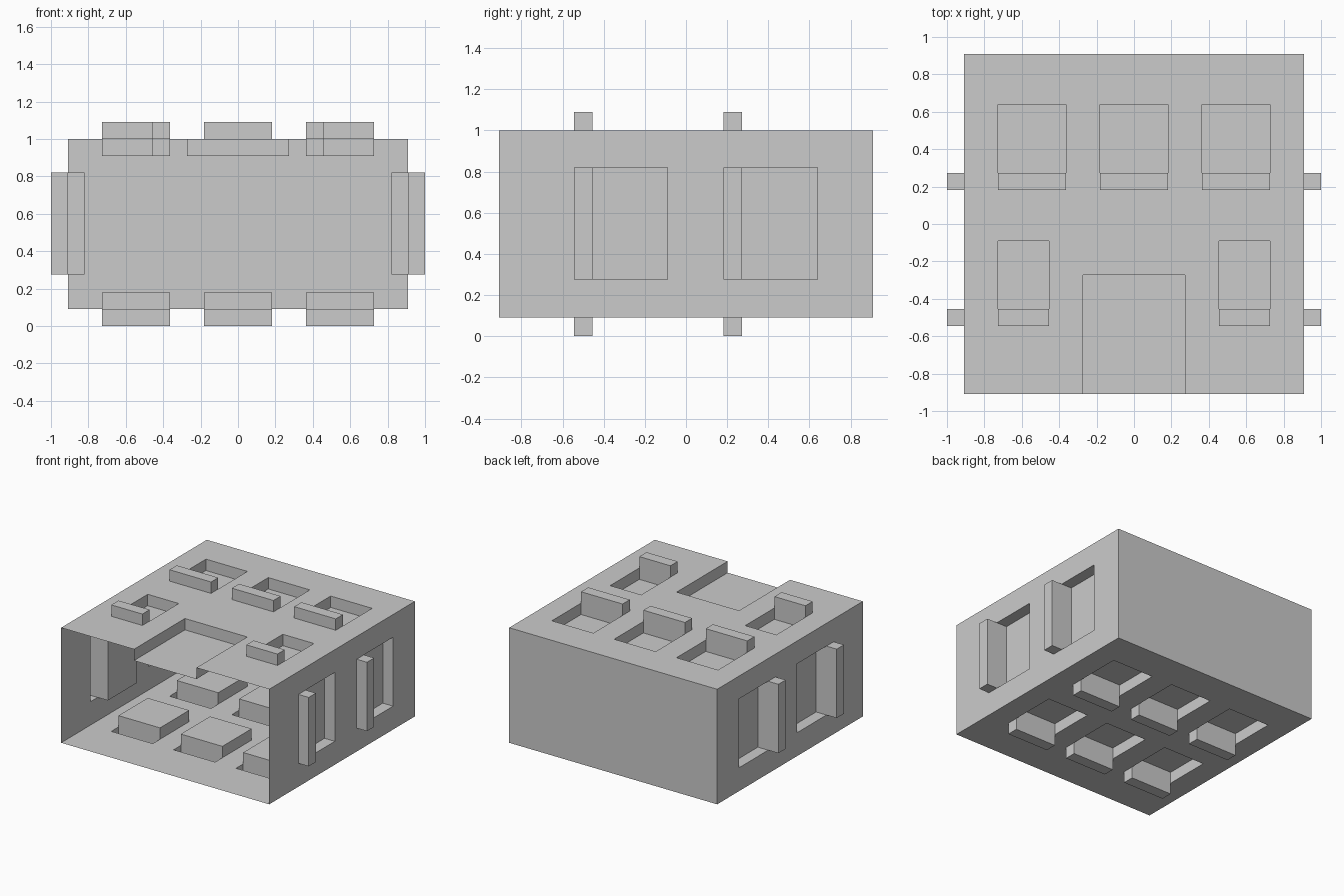
import bpy, bmesh
from mathutils import Vector

if "Cube" in bpy.data.objects:
    bpy.data.objects.remove(bpy.data.objects["Cube"])

H = 0.91          # half width of the shell
LOW, TOP = 0.09, 1.0
STEP = 0.09       # depth of recesses and height of ridges


def panel(name, u_range, v_range, patches, place, outward):
    """Thin stepped sheet: patches are (u0, u1, v0, v1, height) pressed in or out."""
    us = sorted({*u_range, *(p[0] for p in patches), *(p[1] for p in patches)})
    vs = sorted({*v_range, *(p[2] for p in patches), *(p[3] for p in patches)})

    def height(i, j):
        u, v = (us[i] + us[i + 1]) / 2, (vs[j] + vs[j + 1]) / 2
        for u0, u1, v0, v1, h in patches:
            if u0 < u < u1 and v0 < v < v1:
                return h
        return 0.0

    bm = bmesh.new()

    def quad(*pts):
        bm.faces.new([bm.verts.new(place(*p)) for p in pts])

    def wall(a, b, h0, h1):
        # split at the sheet level so that all edges meet
        levels = sorted({h0, h1} | ({0.0} if h0 * h1 < 0 else set()))
        for lo, hi in zip(levels, levels[1:]):
            quad((*a, lo), (*b, lo), (*b, hi), (*a, hi))

    nu, nv = len(us) - 1, len(vs) - 1
    for i in range(nu):
        for j in range(nv):
            h = height(i, j)
            a, b, c, d = us[i], us[i + 1], vs[j], vs[j + 1]
            quad((a, c, h), (b, c, h), (b, d, h), (a, d, h))
            if i + 1 < nu and height(i + 1, j) != h:
                wall((b, c), (b, d), h, height(i + 1, j))
            if j + 1 < nv and height(i, j + 1) != h:
                wall((a, d), (b, d), h, height(i, j + 1))
    bmesh.ops.remove_doubles(bm, verts=bm.verts[:], dist=1e-4)
    bmesh.ops.dissolve_limit(bm, angle_limit=0.01, verts=bm.verts[:], edges=bm.edges[:])
    bmesh.ops.recalc_face_normals(bm, faces=bm.faces[:])
    total = sum((f.normal * f.calc_area() for f in bm.faces), Vector())
    if total.dot(Vector(outward)) < 0:
        bmesh.ops.reverse_faces(bm, faces=bm.faces[:])
    mesh = bpy.data.meshes.new(name)
    bm.to_mesh(mesh)
    bm.free()
    bpy.context.collection.objects.link(bpy.data.objects.new(name, mesh))


def clip(u0, u1, v):
    """Raised ridge with a recess right behind it."""
    return [(u0, u1, v, v + STEP, STEP), (u0, u1, v + STEP, v + 0.455, -STEP)]


FRONT, REAR = -0.545, 0.183
columns = [(-0.727, -0.364), (-0.182, 0.182), (0.364, 0.727)]
rear_row = [p for c in columns for p in clip(*c, REAR)]
front_row = [p for c in columns for p in clip(*c, FRONT)]

# Top: three rear clips, two narrow front clips, stepped notch at the mouth
top = rear_row + clip(-0.727, -0.455, FRONT) + clip(0.455, 0.727, FRONT)
top.append((-0.273, 0.273, -H, -0.273, -STEP))
panel("top_panel", (-H, H), (-H, H), top, lambda u, v, w: (u, v, TOP + w), (0, 0, 1))

# Bottom: six clips
panel("bottom_panel", (-H, H), (-H, H), rear_row + front_row,
      lambda u, v, w: (u, v, LOW - w), (0, 0, -1))

# Sides: two tall clips each, mirrored
side = clip(0.275, 0.82, FRONT) + clip(0.275, 0.82, REAR)
for name, s in (("right_side", 1), ("left_side", -1)):
    panel(name, (LOW, TOP), (-H, H), side,
          lambda u, v, w, s=s: (s * (H + w), v, u), (s, 0, 0))

# Plain back wall; the front stays open
panel("back_wall", (-H, H), (LOW, TOP), [], lambda u, v, w: (u, H, v), (0, 1, 0))
